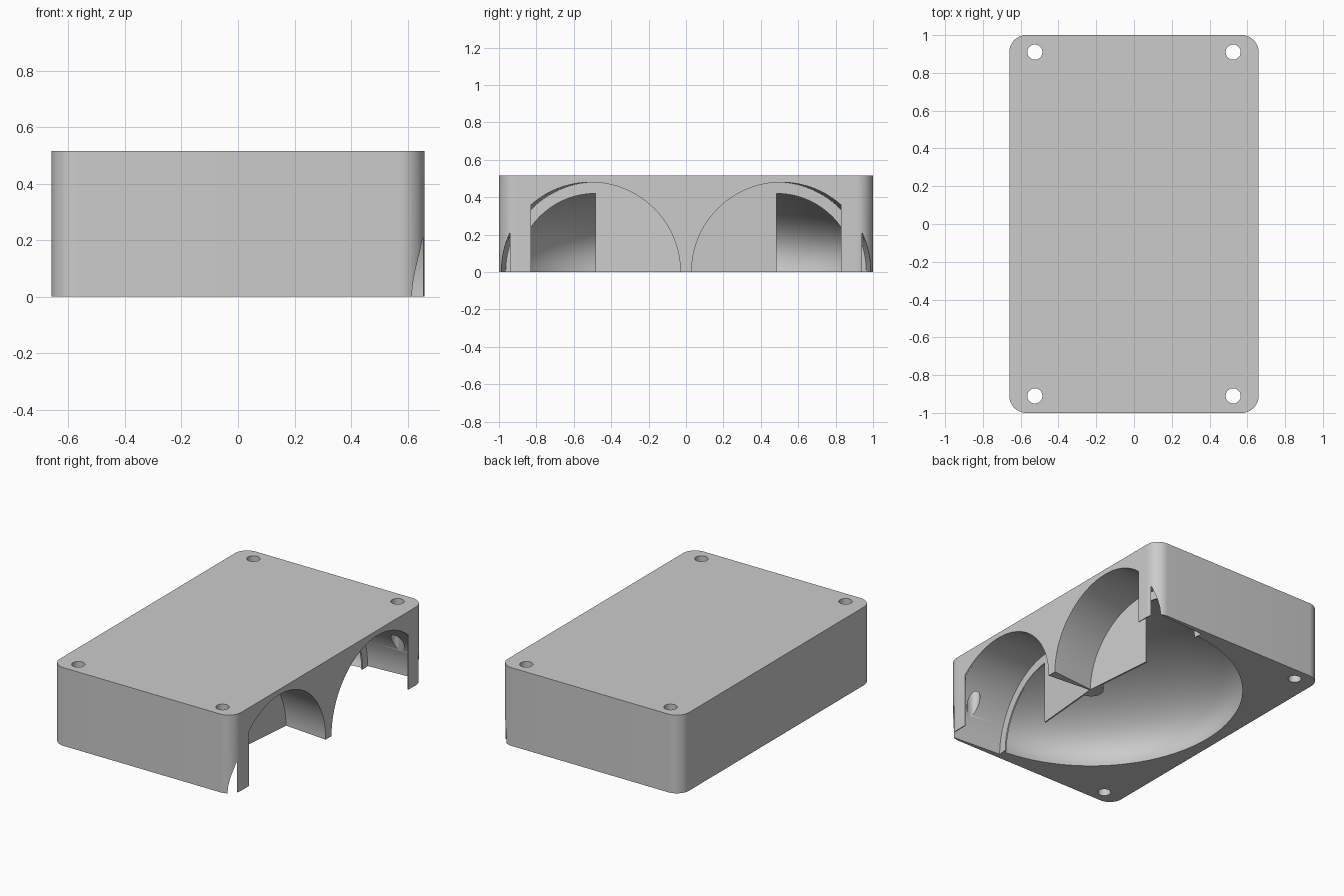
import bpy, bmesh, math
from mathutils import Matrix

if "Cube" in bpy.data.objects:
    bpy.data.objects.remove(bpy.data.objects["Cube"], do_unlink=True)

HX, HY, H, CORNER = 0.66, 1.0, 0.515, 0.09
TUNNEL_Y, TUNNEL_R, OPENING_R = 0.51, 0.48, 0.42
WALL_BACK, WALL_FRONT, LIP = 0.343, 0.353, 0.654
DRIFT, SLOPE = 0.026, 0.087        # tunnels toe in, walls lean back
DOME_R, DOME_H, DOME_Z = 0.953, 0.41, 0.09

grey = bpy.data.materials.new("light grey")
grey.use_nodes = True
colour = (0.6, 0.6, 0.6, 1)
grey.diffuse_color = colour
grey.node_tree.nodes["Principled BSDF"].inputs["Base Color"].default_value = colour


def make_object(name, bm):
    bmesh.ops.recalc_face_normals(bm, faces=bm.faces)
    mesh = bpy.data.meshes.new(name)
    bm.to_mesh(mesh)
    bm.free()
    mesh.materials.append(grey)
    obj = bpy.data.objects.new(name, mesh)
    bpy.context.collection.objects.link(obj)
    return obj


def loft(name, start, end):
    """Solid between two matching rings of points."""
    bm = bmesh.new()
    a = [bm.verts.new(p) for p in start]
    b = [bm.verts.new(p) for p in end]
    bm.faces.new(a)
    bm.faces.new(b)
    for i in range(len(a)):
        bm.faces.new((a[i - 1], a[i], b[i], b[i - 1]))
    return make_object(name, bm)


def prism_z(name, ring, z0, z1):
    return loft(name, [(x, y, z0) for x, y in ring], [(x, y, z1) for x, y in ring])


def on_wall(profile, x, drift=0):
    """Place a profile on the leaning wall plane."""
    moved = [(y - math.copysign(drift, y), z) for y, z in profile]
    return [(x - SLOPE * abs(y), y, z) for y, z in moved]


def on_face(profile, x):
    return [(x, y, z) for y, z in profile]


def circle(x, y, r, n=40):
    return [(x + r * math.cos(2 * math.pi * i / n),
             y + r * math.sin(2 * math.pi * i / n)) for i in range(n)]


def cut(target, cutter):
    mod = target.modifiers.new("cut", 'BOOLEAN')
    mod.operation, mod.solver, mod.object = 'DIFFERENCE', 'EXACT', cutter
    bpy.context.view_layer.objects.active = target
    bpy.ops.object.modifier_apply(modifier=mod.name)
    bpy.data.objects.remove(cutter, do_unlink=True)


def arch(centre, r, y0, y1, side, n=64):
    """Area below a circular arc between y0 and y1, on one side of the model."""
    y0, y1 = max(y0, centre - r), min(y1, centre + r)
    a0, a1 = math.acos((y0 - centre) / r), math.acos((y1 - centre) / r)
    angles = [a0 + (a1 - a0) * i / n for i in range(n + 1)]
    arc = [(side * (centre + r * math.cos(a)), r * math.sin(a)) for a in angles]
    return [(side * y0, -0.1)] + arc + [(side * y1, -0.1)]


# Rounded block
outline = []
for k, (sx, sy) in enumerate([(1, 1), (-1, 1), (-1, -1), (1, -1)]):
    for i in range(13):
        a = math.pi / 2 * (k + i / 12)
        outline.append((sx * (HX - CORNER) + CORNER * math.cos(a),
                        sy * (HY - CORNER) + CORNER * math.sin(a)))
housing = prism_z("housing", outline, 0, H)

# Dome cavity behind the two leaning walls, leaving a centre column
bm = bmesh.new()
bmesh.ops.create_uvsphere(bm, u_segments=96, v_segments=49, radius=1,
                          matrix=Matrix.Translation((WALL_BACK, 0, DOME_Z))
                          @ Matrix.Diagonal((DOME_R, DOME_R, DOME_H, 1))
                          @ Matrix.Rotation(math.radians(1.3), 4, 'Z'))
dome = make_object("dome_cutter", bm)
for side in (-1, 1):
    lean = [(WALL_BACK + SLOPE * 0.2, -side * 0.2), (WALL_BACK - SLOPE * 1.2, side * 1.2),
            (2, side * 1.2), (2, -side * 0.2)]
    cut(dome, prism_z("wall_side", lean, -1, 1.1))
cut(dome, prism_z("column", circle(WALL_BACK, 0, 0.075), -1.2, 1.3))
cut(housing, dome)

# Tunnels, their mouths in the thin front lip, and the openings into the dome
for side in (-1, 1):
    tunnel = arch(TUNNEL_Y, TUNNEL_R, 0, 1, side)
    cut(housing, loft("tunnel", on_wall(tunnel, WALL_FRONT, DRIFT), on_face(tunnel, LIP)))
    mouth = arch(TUNNEL_Y, TUNNEL_R, 0, 0.83, side)
    cut(housing, loft("mouth", on_face(mouth, LIP - 0.004), on_face(mouth, HX + 0.05)))
    centre = TUNNEL_Y - DRIFT
    opening = arch(centre, OPENING_R, centre, 1, side)
    cut(housing, loft("opening", on_wall(opening, WALL_BACK - 0.015),
                      on_wall(opening, WALL_FRONT + 0.02)))

# Screw holes
for sx in (-1, 1):
    for sy in (-1, 1):
        cut(housing, prism_z("screw_hole", circle(sx * 0.525, sy * 0.91, 0.04), -1, 2))

bpy.ops.object.select_all(action='DESELECT')
housing.select_set(True)
bpy.context.view_layer.objects.active = housing
bpy.ops.object.shade_smooth_by_angle(angle=math.radians(30))
